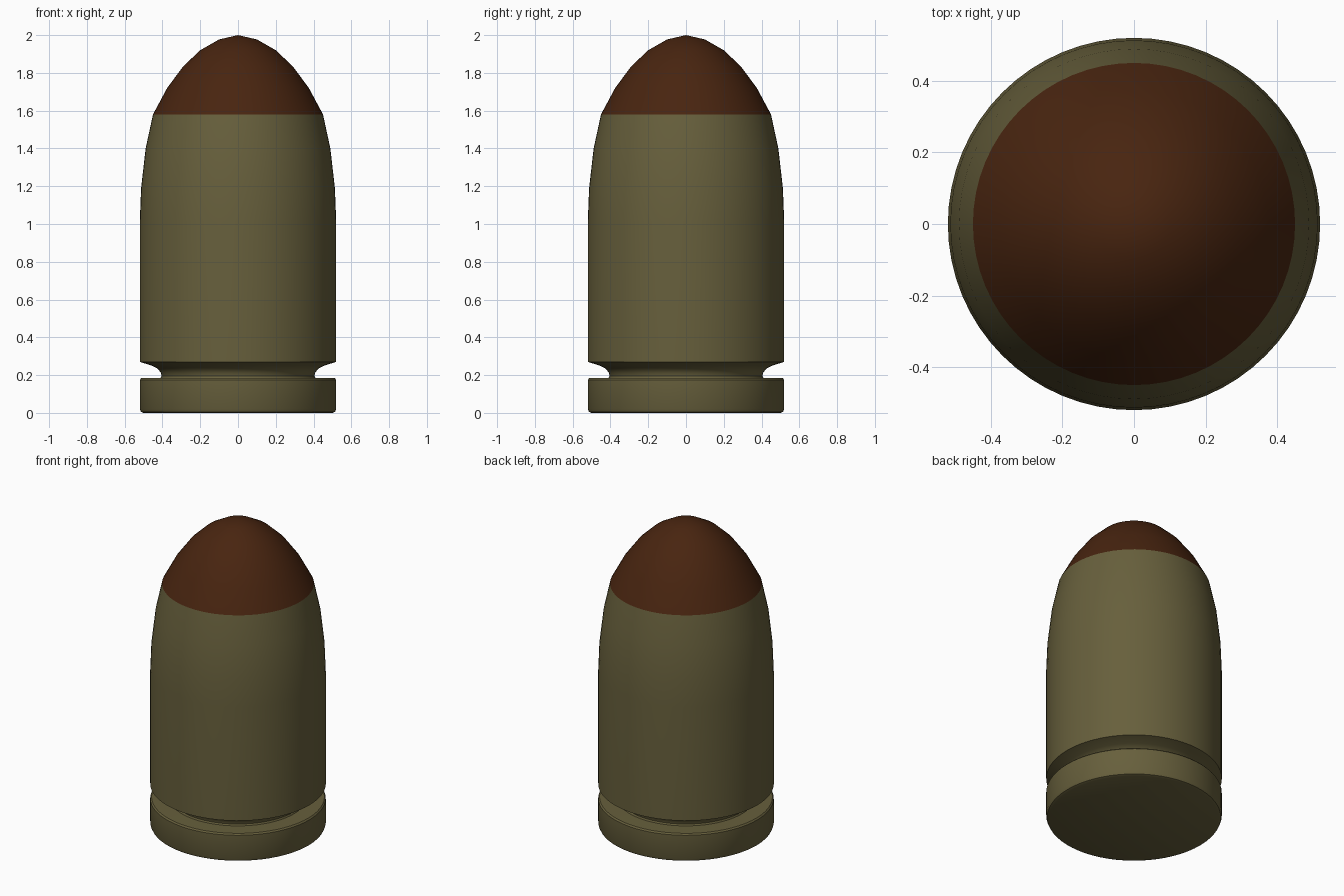
import bpy, bmesh, math

if "Cube" in bpy.data.objects:
    bpy.data.objects.remove(bpy.data.objects["Cube"])

SEGMENTS = 64


def material(name, color):
    mat = bpy.data.materials.new(name)
    mat.diffuse_color = color
    mat.use_nodes = True
    mat.node_tree.nodes["Principled BSDF"].inputs["Base Color"].default_value = mat.diffuse_color
    return mat


def lathe(name, profile, mat):
    """Revolve (radius, height) points around z into a smooth object."""
    bm = bmesh.new()
    verts = [bm.verts.new((r, 0, z)) for r, z in profile]
    edges = [bm.edges.new(pair) for pair in zip(verts, verts[1:])]
    bmesh.ops.spin(bm, geom=verts + edges, cent=(0, 0, 0), axis=(0, 0, 1),
                   angle=math.tau, steps=SEGMENTS)
    bmesh.ops.remove_doubles(bm, verts=bm.verts[:], dist=0.0005)
    bmesh.ops.recalc_face_normals(bm, faces=bm.faces[:])
    mesh = bpy.data.meshes.new(name)
    bm.to_mesh(mesh)
    bm.free()
    mesh.materials.append(mat)
    obj = bpy.data.objects.new(name, mesh)
    bpy.context.collection.objects.link(obj)
    bpy.context.view_layer.objects.active = obj
    obj.select_set(True)
    bpy.ops.object.shade_smooth_by_angle(angle=math.radians(35))
    obj.select_set(False)
    return obj


brass = material("brass", (0.135, 0.115, 0.045, 1))
copper = material("copper", (0.065, 0.018, 0.005, 1))

# Casing: rim, extractor groove, straight wall and tapering shoulder
casing = [(0, 0), (0.50, 0), (0.514, 0.006), (0.52, 0.02),
          (0.52, 0.175), (0.512, 0.184), (0.41, 0.185),
          (0.405, 0.195), (0.408, 0.212), (0.424, 0.233), (0.455, 0.25), (0.52, 0.27),
          (0.52, 1.01), (0.513, 1.19), (0.489, 1.40), (0.45, 1.58)]
lathe("casing", casing, brass)

# Rounded tip continuing the shoulder curve
tip = [(0.45, 1.58), (0.375, 1.72), (0.29, 1.835), (0.20, 1.92), (0.10, 1.977), (0, 2.0)]
lathe("tip", tip, copper)
